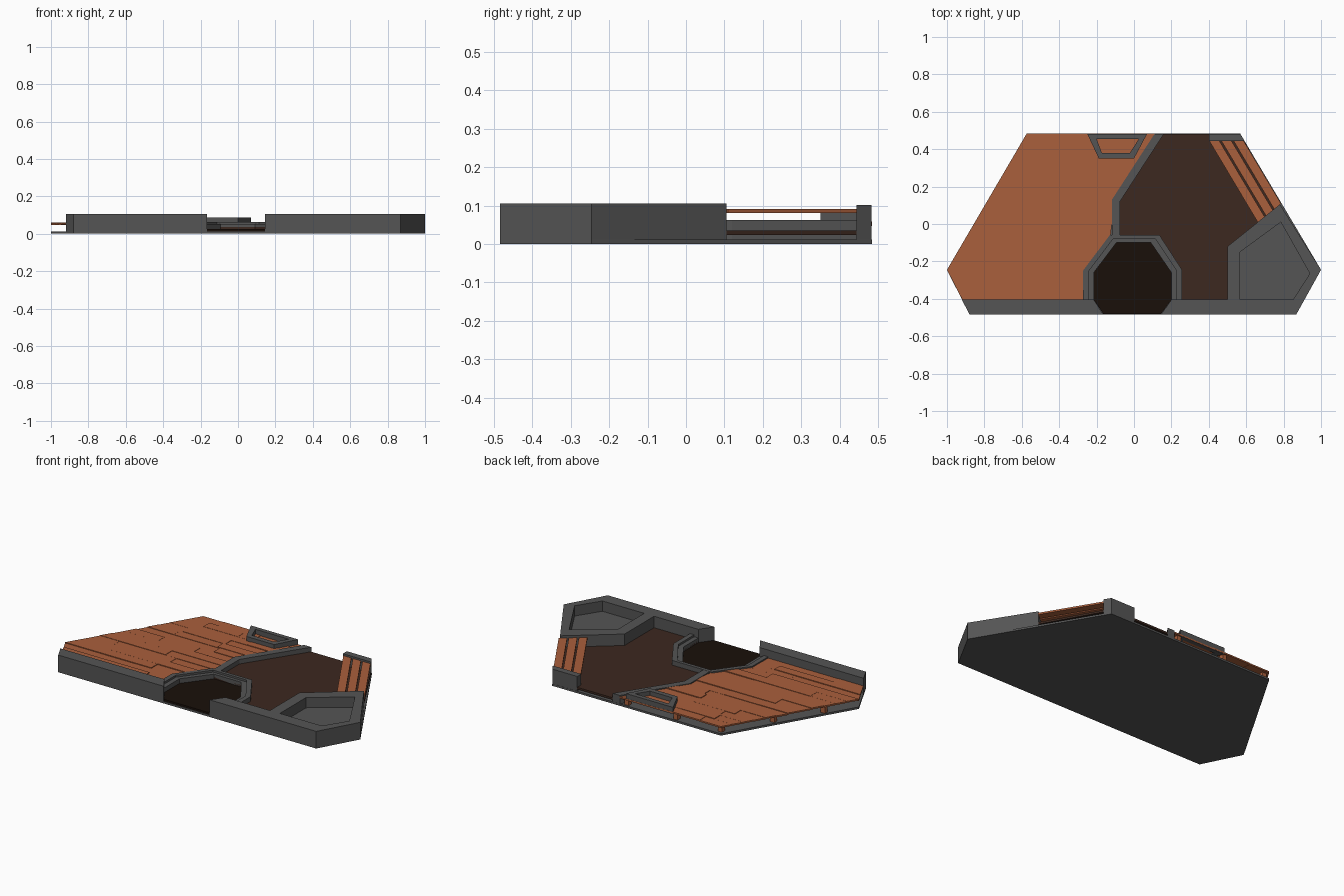
import bpy, bmesh, random

if "Cube" in bpy.data.objects:
    bpy.data.objects.remove(bpy.data.objects["Cube"])
random.seed(4)


def mat(name, rgb):
    m = bpy.data.materials.new(name)
    m.diffuse_color = (*rgb, 1)
    m.use_nodes = True
    m.node_tree.nodes["Principled BSDF"].inputs["Base Color"].default_value = m.diffuse_color
    return m


WOOD = mat("cedar", (0.40, 0.115, 0.045))
BROWN = mat("dark_floor", (0.045, 0.021, 0.014))
PIT = mat("pit_floor", (0.010, 0.005, 0.003))
STONE = mat("charcoal", (0.09, 0.09, 0.09))


def add_prism(bm, loops, z0, z1):
    """Extrude an outline (with optional hole loops) from z0 to z1."""
    edges, rings = [], []
    for loop in loops:
        vs = [bm.verts.new((x, y, z0)) for x, y in loop]
        rings.append(vs)
        edges += [bm.edges.new((vs[i], vs[(i + 1) % len(vs)])) for i in range(len(vs))]
    if len(loops) == 1:
        faces = [bm.faces.new(rings[0])]
    else:
        res = bmesh.ops.triangle_fill(bm, edges=edges, use_beauty=True)
        faces = [g for g in res["geom"] if isinstance(g, bmesh.types.BMFace)]
    ext = bmesh.ops.extrude_face_region(bm, geom=faces, use_keep_orig=True)
    top = [g for g in ext["geom"] if isinstance(g, bmesh.types.BMVert)]
    bmesh.ops.translate(bm, verts=top, vec=(0, 0, z1 - z0))


def make(name, parts, material):
    """parts: list of (loops, z0, z1) merged into one object."""
    bm = bmesh.new()
    for loops, z0, z1 in parts:
        add_prism(bm, loops, z0, z1)
    bmesh.ops.recalc_face_normals(bm, faces=bm.faces[:])
    me = bpy.data.meshes.new(name)
    bm.to_mesh(me)
    bm.free()
    me.materials.append(material)
    ob = bpy.data.objects.new(name, me)
    bpy.context.collection.objects.link(ob)
    return ob


def lerp_path(path, y):
    """x of a (y, x) polyline, sorted by y, at height y."""
    for (ya, xa), (yb, xb) in zip(path, path[1:]):
        if y <= yb + 1e-6:
            return xa + (xb - xa) * (y - ya) / (yb - ya)
    return path[-1][1]


# base slab
make("base_slab", [([[(-0.574, 0.483), (0.568, 0.483), (1, -0.245), (0.868, -0.483),
                      (-0.88, -0.483), (-1, -0.245)]], 0, 0.012)], STONE)

# front wall on the left
make("front_wall", [([[(-0.92, -0.405), (-0.88, -0.483), (-0.165, -0.483),
                       (-0.215, -0.405)]], 0.008, 0.105)], STONE)

# right front wall with the corner planter
basin = [(0.567, -0.405), (0.567, -0.15), (0.785, 0.01), (0.94, -0.265), (0.85, -0.405)]
make("planter_wall", [([[(0.145, -0.483), (0.868, -0.483), (1, -0.245), (0.78, 0.105),
                         (0.5, -0.12), (0.5, -0.405), (0.2, -0.405)], basin], 0.008, 0.105)], STONE)
make("planter_floor", [([basin], 0.012, 0.042)], STONE)

# sunken walkway floor
make("walkway_floor", [([[(-0.1, -0.1), (-0.1, 0.13), (0.13, 0.481), (0.568, 0.481), (0.78, 0.105),
                          (0.5, -0.12), (0.5, -0.405), (0.2, -0.405), (0.2, -0.26),
                          (0.09, -0.1)]], 0.023, 0.035)], BROWN)

# pit with a two-step rim
inner = [(-0.215, -0.405), (-0.215, -0.26), (-0.094, -0.1), (0.09, -0.1), (0.2, -0.26), (0.2, -0.405)]
outer = [(-0.273, -0.405), (-0.273, -0.25), (-0.13, -0.06), (0.137, -0.06), (0.257, -0.245), (0.257, -0.405)]
mid = [((a + c) / 2, (b + d) / 2) for (a, b), (c, d) in zip(inner, outer)]
make("pit_floor", [([inner + [(0.145, -0.48), (-0.165, -0.48)]], 0.011, 0.024)], PIT)
make("pit_rim", [([outer + mid[::-1]], 0.012, 0.064), ([mid + inner[::-1]], 0.012, 0.052)], STONE)

# kerb between deck and walkway
make("kerb", [([[(-0.118, -0.065), (-0.118, 0.13), (0.11, 0.482), (0.16, 0.482),
                 (-0.075, 0.12), (-0.075, -0.065)]], 0.012, 0.063)], STONE)

# timber deck: rows of boards at slightly uneven heights
left = [(-0.405, -0.918), (-0.245, -1.0), (0.483, -0.574)]
right = [(-0.405, -0.273), (-0.25, -0.273), (-0.06, -0.125), (-0.0599, -0.118), (0.13, -0.118), (0.483, 0.112)]
stops = [-0.405, -0.245, -0.06, 0.13, 0.483]
rows = []
for a, b, n in zip(stops, stops[1:], (3, 3, 3, 6)):
    rows += [(a + (b - a) * i / n, a + (b - a) * (i + 1) / n) for i in range(n)]
boards = []
for y0, y1 in rows:
    l0, l1, r0, r1 = (lerp_path(p, y) for p in (left, right) for y in (y0, y1))
    c = sorted([random.uniform(0.2, 0.45), random.uniform(0.55, 0.85)])
    cuts = [l0 + (r0 - l0) * t for t in c]
    lows, highs = [l0] + cuts + [r0], [l1] + cuts + [r1]
    for i in range(3):
        top = random.uniform(0.055, 0.062)
        boards.append(([[(lows[i], y0), (lows[i + 1], y0), (highs[i + 1], y1), (highs[i], y1)]], top - 0.009, top))
make("deck_boards", boards, WOOD)

# short posts holding up the deck edge
s = 0.014
make("deck_posts", [([[(x - s, y - s), (x + s, y - s), (x + s, y + s), (x - s, y + s)]], 0.011, 0.05)
                    for x, y in ((0.07, 0.46), (-0.26, 0.46), (-0.555, 0.45), (-0.72, 0.18), (-0.88, -0.08))], WOOD)

# raised planter frame on the deck
make("deck_frame", [([[(-0.25, 0.482), (0.07, 0.482), (0.0, 0.35), (-0.188, 0.35)],
                      [(-0.2, 0.455), (0.026, 0.455), (-0.022, 0.38), (-0.172, 0.38)]], 0.045, 0.086)], STONE)

# bench: end block plus three slats running to the planter wall
make("bench_end", [([[(0.4, 0.443), (0.592, 0.443), (0.568, 0.482), (0.4, 0.482)]], 0.012, 0.102)], STONE)


def slat_end(x):
    t = (0.565 - (x - 0.5) * 0.8036) / 1.072
    return (x + 0.432 * t, 0.445 - 0.725 * t)


make("bench_slats", [([[(x, 0.445), (x + 0.054, 0.445), slat_end(x + 0.054), slat_end(x)]], 0.08, 0.091)
                     for x in (0.402, 0.467, 0.532)], WOOD)
